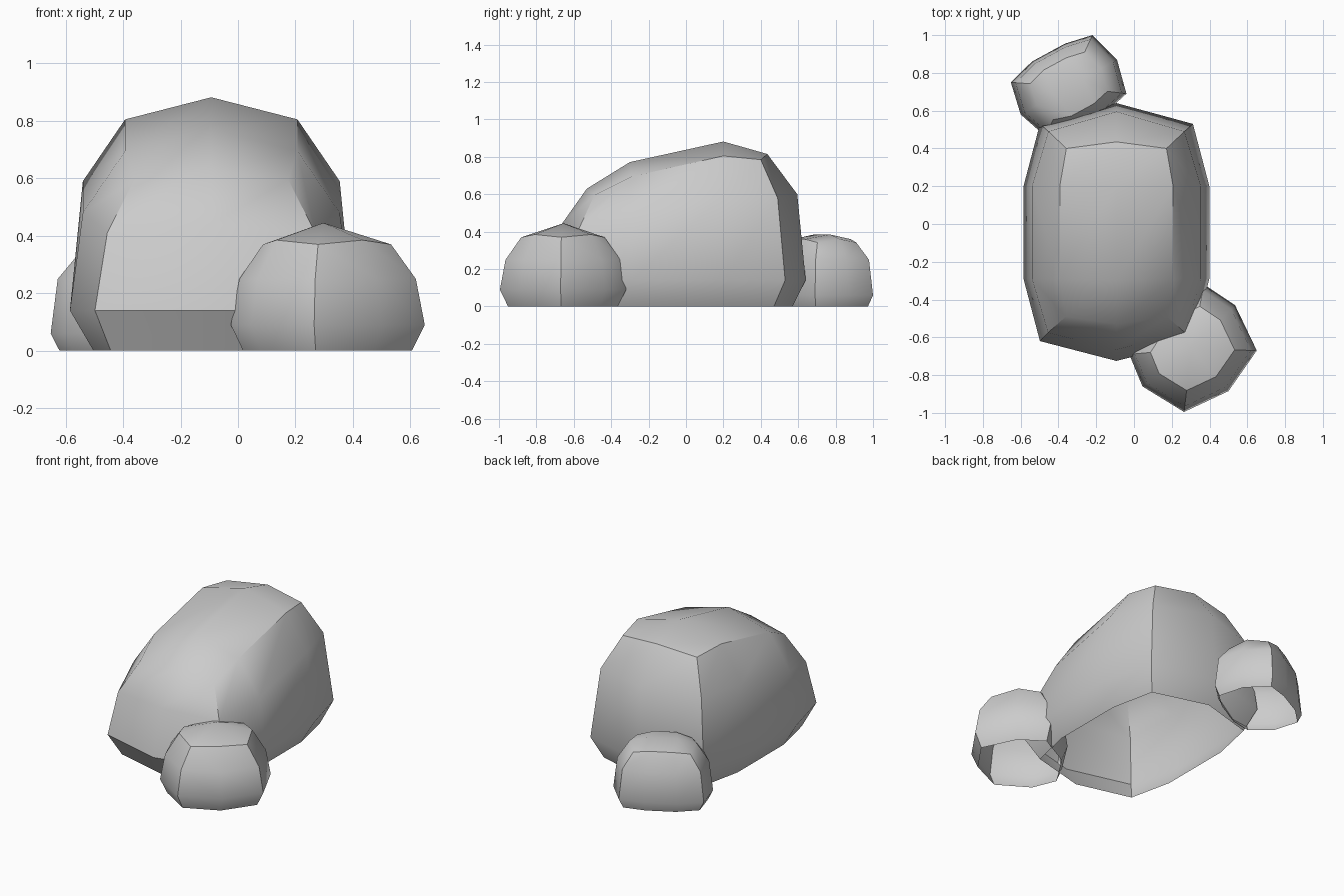
import bpy, math
from mathutils import Vector

if "Cube" in bpy.data.objects:
    bpy.data.objects.remove(bpy.data.objects["Cube"])


def shell(name, rings, inner, cap):
    """Skin stacked rings (bottom to top, open base) and close the top with quads."""
    n = len(rings[0])
    verts = [p for r in rings for p in r] + inner
    faces = []
    for k in range(len(rings) - 1):
        for i in range(n):
            j = (i + 1) % n
            a, b = k * n, (k + 1) * n
            faces.append((a + j, a + i, b + i, b + j))
    top = (len(rings) - 1) * n
    faces += [tuple(top + i for i in reversed(f)) for f in cap]
    me = bpy.data.meshes.new(name)
    me.from_pydata(verts, [], faces)
    me.update()
    ob = bpy.data.objects.new(name, me)
    bpy.context.collection.objects.link(ob)
    bpy.ops.object.select_all(action='DESELECT')
    ob.select_set(True)
    bpy.context.view_layer.objects.active = ob
    bpy.ops.object.shade_smooth_by_angle(angle=math.radians(40))
    return ob


# Top quads: long rock (10 sided, 2 inner points) and square rock (8 sided, 1 inner point)
CAP_LONG = [(0, 1, 2, 10), (10, 2, 3, 11), (11, 3, 4, 5),
            (5, 6, 7, 11), (11, 7, 8, 10), (10, 8, 9, 0)]
CAP_SQUARE = [(1, 2, 3, 8), (3, 4, 5, 8), (5, 6, 7, 8), (7, 0, 1, 8)]

# Large boulder: half rings from back to front, mirrored across its centre line
CX = -0.093
half_rings = [
    [(0, .57, 0), (.35, .47, 0), (.41, .19, 0), (.41, -.28, 0), (.35, -.55, 0), (0, -.64, 0)],
    [(0, .64, .14), (.405, .53, .14), (.492, .2, .14), (.492, -.29, .14), (.405, -.62, .14), (0, -.725, .14)],
    [(0, .595, .6), (.36, .49, .58), (.447, .2, .59), (.447, -.29, .48), (.362, -.575, .41), (0, -.665, .44)],
    [(0, .435, .815), (.265, .4, .785), (.3, .2, .805), (.3, -.29, .695), (.268, -.49, .595), (0, -.53, .63)],
]
rings = []
for h in half_rings:
    full = h + [(-x, y, z) for x, y, z in reversed(h[1:-1])]
    rings.append([(CX + x, y, z) for x, y, z in full])
shell("large_boulder", rings, [(CX, .2, .882), (CX, -.3, .772)], CAP_LONG)


def small_rock(name, outline, centre, levels, inner, cap, corners):
    """Stack scaled copies of the widest outline; the corners of the top ring dip a little."""
    c = Vector(centre)
    rings = []
    for s, z, dip in levels:
        ring = []
        for i, p in enumerate(outline):
            q = c + (Vector(p) - c) * s
            ring.append((q.x, q.y, z - (dip if i in corners else 0)))
        rings.append(ring)
    shell(name, rings, inner, cap)


# Small rock at the front right
small_rock("front_rock",
           [(.265, -.995), (.5, -.885), (.65, -.67), (.535, -.43),
            (.37, -.32), (.13, -.45), (-.025, -.69), (.045, -.86)],
           (.305, -.66),
           [(.87, 0, 0), (1, .09, 0), (.91, .25, 0), (.66, .385, .015)],
           [(.297, -.655, .445)], CAP_SQUARE, (0, 2, 4, 6))

# Small long rock at the back left
small_rock("back_rock",
           [(-.09, .87), (-.04, .69), (-.15, .59), (-.325, .495), (-.47, .465),
            (-.6, .58), (-.652, .75), (-.54, .86), (-.365, .955), (-.22, 1.0)],
           (-.345, .728),
           [(.9, 0, 0), (1, .06, 0), (.92, .25, 0), (.67, .36, .018)],
           [(-.27, .77, .385), (-.42, .685, .385)], CAP_LONG, (1, 4, 6, 9))
